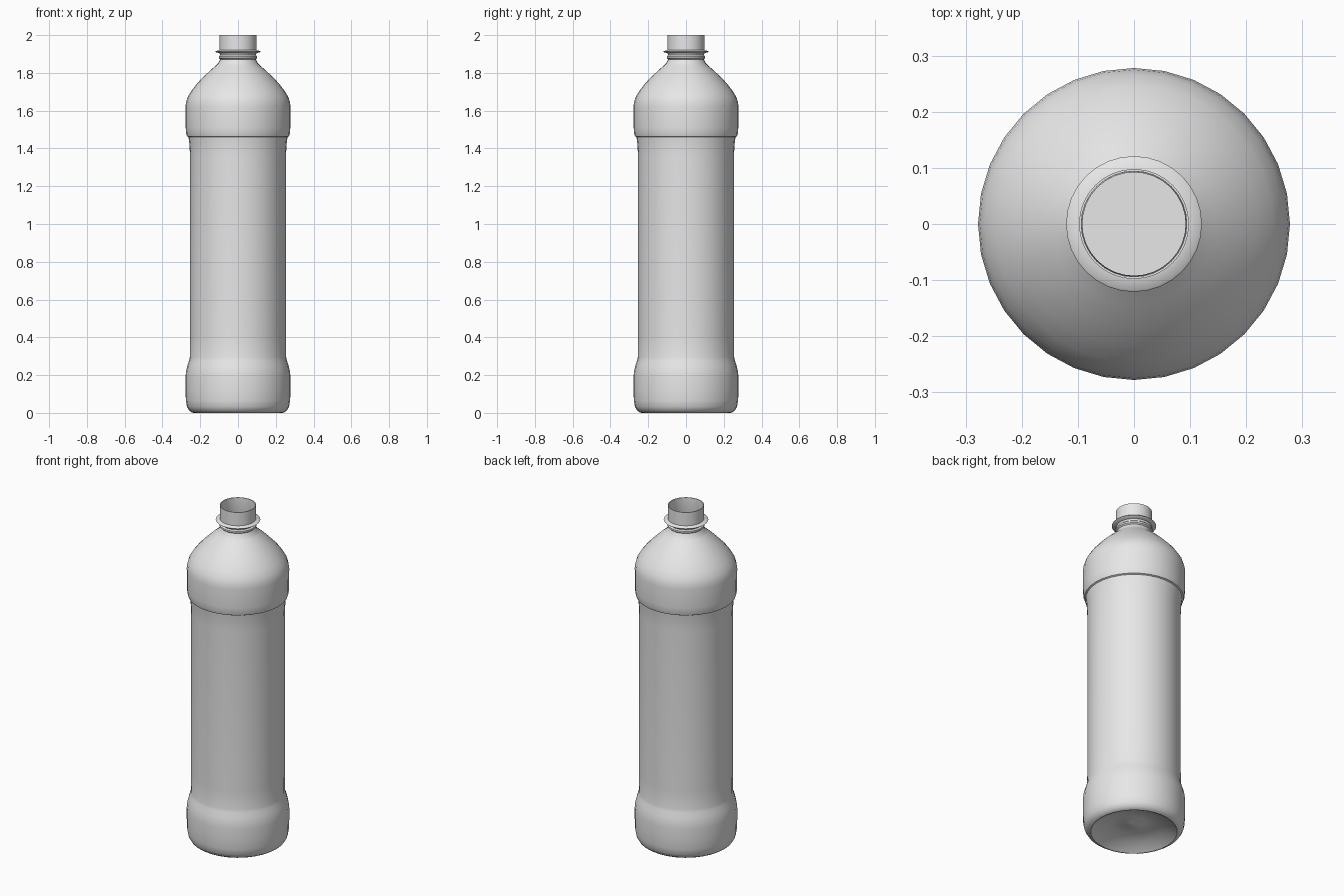
import bpy, bmesh, math

cube = bpy.data.objects.get("Cube")
if cube:
    bpy.data.objects.remove(cube, do_unlink=True)

SIDES = 32
WALL = 0.004

plastic = bpy.data.materials.new("grey_plastic")
plastic.use_nodes = True
plastic.diffuse_color = (0.8, 0.8, 0.8, 1)
plastic.node_tree.nodes["Principled BSDF"].inputs["Base Color"].default_value = (0.8, 0.8, 0.8, 1)


def lathe(name, profile):
    """Turn a radius/height profile around the z axis."""
    bm = bmesh.new()
    verts = [bm.verts.new((r, 0, z)) for r, z in profile]
    edges = [bm.edges.new(pair) for pair in zip(verts, verts[1:])]
    bmesh.ops.spin(bm, geom=verts + edges, cent=(0, 0, 0), axis=(0, 0, 1),
                   angle=math.tau, steps=SIDES)
    bmesh.ops.remove_doubles(bm, verts=bm.verts, dist=0.0002)
    bmesh.ops.recalc_face_normals(bm, faces=bm.faces)
    mesh = bpy.data.meshes.new(name)
    bm.to_mesh(mesh)
    bm.free()
    mesh.materials.append(plastic)
    obj = bpy.data.objects.new(name, mesh)
    bpy.context.collection.objects.link(obj)
    bpy.ops.object.select_all(action="DESELECT")
    obj.select_set(True)
    bpy.context.view_layer.objects.active = obj
    bpy.ops.object.shade_smooth_by_angle(angle=math.radians(40))
    return obj


# Hollow base with a small central bump
base = [(0, 0.035), (0.03, 0.038), (0.07, 0.05), (0.11, 0.05), (0.17, 0.033),
        (0.215, 0.012), (0.235, 0)]
# Rounded foot
foot = [(0.243, 0.002), (0.258, 0.012), (0.27, 0.032), (0.276, 0.065),
        (0.278, 0.12), (0.278, 0.19), (0.275, 0.22), (0.268, 0.25),
        (0.259, 0.278), (0.255, 0.295)]
# Straight grip and raised upper band
grip = [(0.254, 0.4), (0.254, 1.36), (0.257, 1.42), (0.262, 1.46)]
band = [(0.27, 1.464), (0.275, 1.48), (0.277, 1.51), (0.278, 1.62),
        (0.275, 1.645)]
# Sloping shoulder
shoulder = [(0.267, 1.672), (0.247, 1.705), (0.218, 1.742), (0.183, 1.779),
            (0.145, 1.815), (0.118, 1.838), (0.104, 1.852), (0.098, 1.865)]
# Neck with a small ring, a wide collar and a plain mouth
neck = [(0.094, 1.872), (0.101, 1.878), (0.101, 1.888), (0.094, 1.894),
        (0.098, 1.904), (0.118, 1.910), (0.121, 1.913), (0.118, 1.916),
        (0.098, 1.920), (0.098, 2.0)]
# Inner wall and flat inner floor
inside = [(0.098 - WALL, 2.0), (0.092, 1.865)]
inside += [(r - WALL, z - WALL) for r, z in reversed(shoulder[:-1])]
inside += [(0.25, 1.46), (0.25, 0.295), (0.268, 0.2), (0.262, 0.06), (0, 0.06)]

lathe("bottle", base + foot + grip + band + shoulder + neck + inside)
